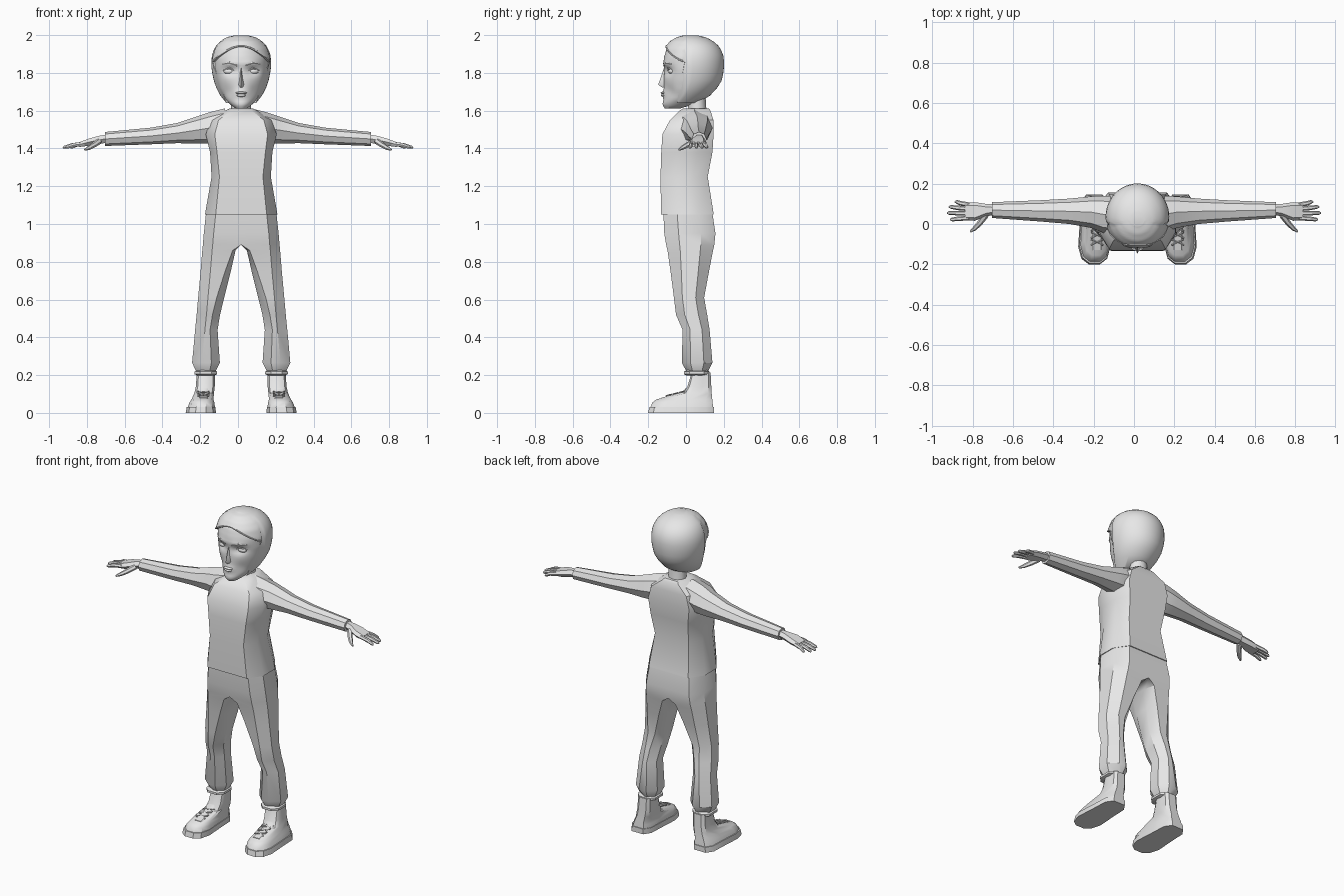
import bpy, bmesh, math
from mathutils import Vector, Matrix

if "Cube" in bpy.data.objects:
    bpy.data.objects.remove(bpy.data.objects["Cube"])

C = 0.017  # body centre line in x
grey = bpy.data.materials.new("plain grey")
grey.diffuse_color = (0.8, 0.8, 0.8, 1)
grey.use_nodes = True
grey.node_tree.nodes["Principled BSDF"].inputs["Base Color"].default_value = grey.diffuse_color


def finish(name, bm, x=C, mirror=False, angle=35):
    if mirror:  # open the seam on the centre plane
        seam = [f for f in bm.faces if all(abs(v.co.x) < 1e-4 for v in f.verts)]
        bmesh.ops.delete(bm, geom=seam, context='FACES')
    bmesh.ops.recalc_face_normals(bm, faces=bm.faces)
    me = bpy.data.meshes.new(name)
    bm.to_mesh(me)
    bm.free()
    me.materials.append(grey)
    ob = bpy.data.objects.new(name, me)
    bpy.context.collection.objects.link(ob)
    ob.location.x = x
    bpy.ops.object.select_all(action='DESELECT')
    ob.select_set(True)
    bpy.context.view_layer.objects.active = ob
    bpy.ops.object.shade_smooth_by_angle(angle=math.radians(angle))
    if mirror:
        m = ob.modifiers.new("mirror", 'MIRROR')
        m.use_clip = True
    return ob


def add_loft(bm, rings, caps=(True, True)):
    vs = [[bm.verts.new(p) for p in r] for r in rings]
    n = len(vs[0])
    for a, b in zip(vs, vs[1:]):
        for i in range(n):
            j = (i + 1) % n
            bm.faces.new((a[i], a[j], b[j], b[i]))
    if caps[0]:
        bm.faces.new(vs[0])
    if caps[1]:
        bm.faces.new(vs[-1])


def loft(name, rings, caps=(True, True), **kw):
    bm = bmesh.new()
    add_loft(bm, rings, caps)
    return finish(name, bm, **kw)


def box8(x0, x1, y0, y1, z, ci, co, cy):
    """Chamfered rectangle: ci and co cut the inner and outer corners."""
    return [(x0 + ci, y0, z), (x1 - co, y0, z), (x1, y0 + cy, z), (x1, y1 - cy, z),
            (x1 - co, y1, z), (x0 + ci, y1, z), (x0, y1 - cy, z), (x0, y0 + cy, z)]


def tube(bm, pts, radii, n=6):
    pts = [Vector(p) for p in pts]
    rings = []
    for i, (p, r) in enumerate(zip(pts, radii)):
        d = pts[min(i + 1, len(pts) - 1)] - pts[max(i - 1, 0)]
        q = d.to_track_quat('Z', 'Y')
        rings.append([p + q @ Vector((r * math.cos(t), r * math.sin(t), 0))
                      for t in (2 * math.pi * k / n for k in range(n))])
    add_loft(bm, rings)


def ball(name, loc, size, mirror=False):
    bm = bmesh.new()
    bmesh.ops.create_uvsphere(bm, u_segments=16, v_segments=10, radius=1,
                              matrix=Matrix.Translation(loc) @ Matrix.Diagonal((*size, 1)))
    finish(name, bm, mirror=mirror)


# shirt body: z, front half width, side half width, front y, back y
loft("shirt", [box8(-b, b, f, k, z, b - a, b - a, (k - f) * .3) for z, a, b, f, k in [
    (1.05, .135, .192, -.132, .147), (1.25, .115, .157, -.135, .115),
    (1.38, .128, .165, -.131, .140), (1.475, .14, .188, -.125, .146),
    (1.55, .12, .16, -.085, .145), (1.60, .055, .085, -.035, .13),
    (1.612, .045, .06, -.015, .12)]])

# sleeves: x, bottom z, top z, front y, back y
loft("sleeve", [[(x, (f + k) / 2 + (k - f) / 2 * math.cos(t), (lo + hi) / 2 + (hi - lo) / 2 * math.sin(t))
                 for t in (math.pi * i / 4 for i in range(8))]
                for x, lo, hi, f, k in [
    (.07, 1.44, 1.612, -.05, .135), (.15, 1.425, 1.592, -.045, .14), (.21, 1.425, 1.572, -.02, .137),
    (.32, 1.428, 1.535, .0, .126), (.46, 1.422, 1.51, .012, .118), (.705, 1.413, 1.487, .03, .108)]],
     x=0, mirror=True)

# trousers: z, inner x, outer x, front y, back y, inner chamfer
loft("trousers", [box8(i, o, f, k, z, c, .052, (k - f) * .28) for z, i, o, f, k, c in [
    (1.07, 0, .185, -.12, .138, 0), (.95, 0, .198, -.115, .156, 0), (.89, 0, .203, -.105, .15, 0),
    (.86, .03, .206, -.098, .143, .015), (.75, .055, .215, -.082, .122, .03),
    (.61, .09, .228, -.064, .096, .04), (.52, .112, .236, -.053, .112, .04),
    (.44, .125, .244, -.018, .125, .04), (.265, .113, .26, -.022, .14, .045),
    (.215, .138, .236, .005, .115, .03)]], mirror=True)

# ankle bands
loft("ankle_band", [box8(.187 - w, .187 + w, .057 - d, .057 + d, z, .03, .03, .03) for z, w, d in [
    (.198, .045, .055), (.205, .06, .068), (.218, .06, .068), (.226, .045, .055)]], mirror=True)


# shoes: stacked footprints with a rounded toe
def footprint(z, f, k, w, cx):
    d = k - f
    pts = [(.35, 0), (.8, .08), (1, .25), (.9, .62), (.85, .88), (.5, 1)]
    return [(cx + w * a, f + d * b, z) for a, b in pts] + [(cx - w * a, f + d * b, z) for a, b in pts[::-1]]


loft("sole", [footprint(0, -.2, .147, .08, .214), footprint(.032, -.194, .147, .076, .212)], mirror=True)
loft("shoe", [footprint(*s) for s in [
    (.03, -.188, .143, .072, .211), (.055, -.178, .141, .066, .208), (.072, -.155, .139, .058, .205),
    (.104, -.015, .136, .052, .196), (.14, .008, .134, .05, .19), (.215, .03, .13, .048, .187)]], mirror=True)

# tongue and crossed laces
bm = bmesh.new()
add_loft(bm, [[(.2 + s * w, y, z + h) for s, h in ((-1, 0), (1, 0), (.7, .008), (-.7, .008))]
              for y, z, w in [(-.13, .073, .028), (-.015, .102, .028), (.0, .125, .026)]])
finish("tongue", bm, mirror=True)
bm = bmesh.new()
for y in (-.105, -.07, -.035):
    z = .09 + (y + .105) * .25
    for s in (-1, 1):
        tube(bm, [(.2 - s * .03, y, z), (.2 + s * .03, y + .028, z + .008)], (.004, .004), 4)
finish("laces", bm, mirror=True)

# hands: palm sections x, front y, back y, centre z, half thickness
loft("palm", [[(x, f, z), (x, f + .015, z + h), (x, k - .015, z + h), (x, k, z),
               (x, k - .015, z - h), (x, f + .015, z - h)] for x, f, k, z, h in [
    (.69, .045, .097, 1.452, .022), (.735, .038, .1, 1.446, .021),
    (.79, .016, .108, 1.433, .019), (.838, .018, .106, 1.421, .013)]], x=0, mirror=True)
bm = bmesh.new()
for y0, y1, tip in [(.03, .022, .912), (.053, .055, .927), (.075, .085, .918), (.095, .11, .888)]:
    mid = (.83 + tip) / 2
    tube(bm, [(.815, y0, 1.426), (mid, (y0 + y1) / 2, 1.418), (tip - .008, y1, 1.407), (tip, y1, 1.403)],
         (.0115, .0115, .009, .004))
tube(bm, [(.735, .045, 1.438), (.765, .005, 1.417), (.79, -.022, 1.402), (.812, -.038, 1.392)],
     (.016, .014, .011, .005))
finish("fingers", bm, x=0, mirror=True)

# neck
loft("neck", [[(w * math.cos(t), y + w * .9 * math.sin(t), z) for t in (math.pi * i / 6 for i in range(12))]
              for z, w, y in [(1.56, .062, .06), (1.61, .053, .06), (1.69, .053, .055)]])

# head profile: z, half width, front y, back y
HEAD = [(1.612, .03, -.112, -.03), (1.63, .055, -.125, .03), (1.66, .086, -.119, .095),
        (1.71, .115, -.117, .145), (1.76, .133, -.117, .178), (1.82, .145, -.117, .188),
        (1.88, .145, -.117, .188), (1.93, .128, -.102, .168), (1.965, .096, -.073, .13),
        (1.985, .058, -.035, .085), (1.992, .02, .0, .045)]


def head_point(z, a, grow=0.0):
    for p, q in zip(HEAD, HEAD[1:]):
        if z <= q[0]:
            break
    t = max(0, min(1, (z - p[0]) / (q[0] - p[0])))
    w, f, k = (p[i] + (q[i] - p[i]) * t for i in (1, 2, 3))
    return Vector(((w + grow) * math.sin(a), (f + k) / 2 - ((k - f) / 2 + grow) * math.cos(a), z))


def bump(x, z, cx, cz, sx, sz):
    return math.exp(-((abs(x) - cx) / sx) ** 2 - ((z - cz) / sz) ** 2)


def face_point(z, a):
    p = head_point(z, a)
    if math.cos(a) > 0:  # eye sockets, brow, cheek hollows and lips
        p.y += .02 * bump(p.x, z, .06, 1.81, .035, .022) - .008 * bump(p.x, z, .05, 1.85, .05, .014)
        p.y += .010 * bump(p.x, z, .07, 1.7, .03, .035) - .008 * bump(p.x, z, 0, 1.69, .03, .018)
    return p


N = 48
angles = [2 * math.pi * i / N for i in range(N)]
loft("head", [[face_point(1.612 + .38 * i / 32, a) for a in angles] for i in range(33)], angle=45)


# close-fitting hood: arched over the forehead, open around the face
def hood_start(a):
    p = head_point(1.8, a)
    return 1.94 - 4.5 * p.x ** 2 if p.y < 0.0 else 1.64


def hood_ring(t, grow):
    ring = []
    for a in angles:
        z0 = hood_start(a)
        z = z0 + (1.992 - z0) * math.sin(t * math.pi / 2)
        p = head_point(z, a, grow)
        p.z += grow * .55 * t
        ring.append(p)
    return ring


steps = [i / 14 for i in range(15)]
loft("hood", [hood_ring(0, -.004)] + [hood_ring(t, .013) for t in steps], caps=(False, True), angle=40)

# forehead band just above the brow arch
bm = bmesh.new()
front = [math.radians(d) for d in range(-72, 73, 8)]
tube(bm, [head_point(1.943 - 4.5 * head_point(1.8, a).x ** 2, a, .012) for a in front], [.005] * len(front), 5)
finish("hood_trim", bm)

# nose
loft("nose", [[(-w, -.095, z), (0, y, z), (w, -.095, z)] for z, w, y in [
    (1.83, .013, -.116), (1.765, .017, -.137), (1.738, .024, -.148), (1.722, .018, -.125)]], angle=60)

# eyes, brows and lips
ball("eye", (.062, -.073, 1.808), (.031, .02, .016), mirror=True)
bm = bmesh.new()
tube(bm, [(.022, -.116, 1.838), (.06, -.106, 1.853), (.1, -.078, 1.846)], (.005, .007, .003), 6)
tube(bm, [(.03, -.096, 1.808), (.06, -.093, 1.826), (.096, -.07, 1.812)], (.004, .005, .003), 6)
finish("brow_and_eyelid", bm, mirror=True)
ball("upper_lip", (0, -.12, 1.694), (.03, .014, .007))
ball("lower_lip", (0, -.12, 1.681), (.024, .013, .008))
